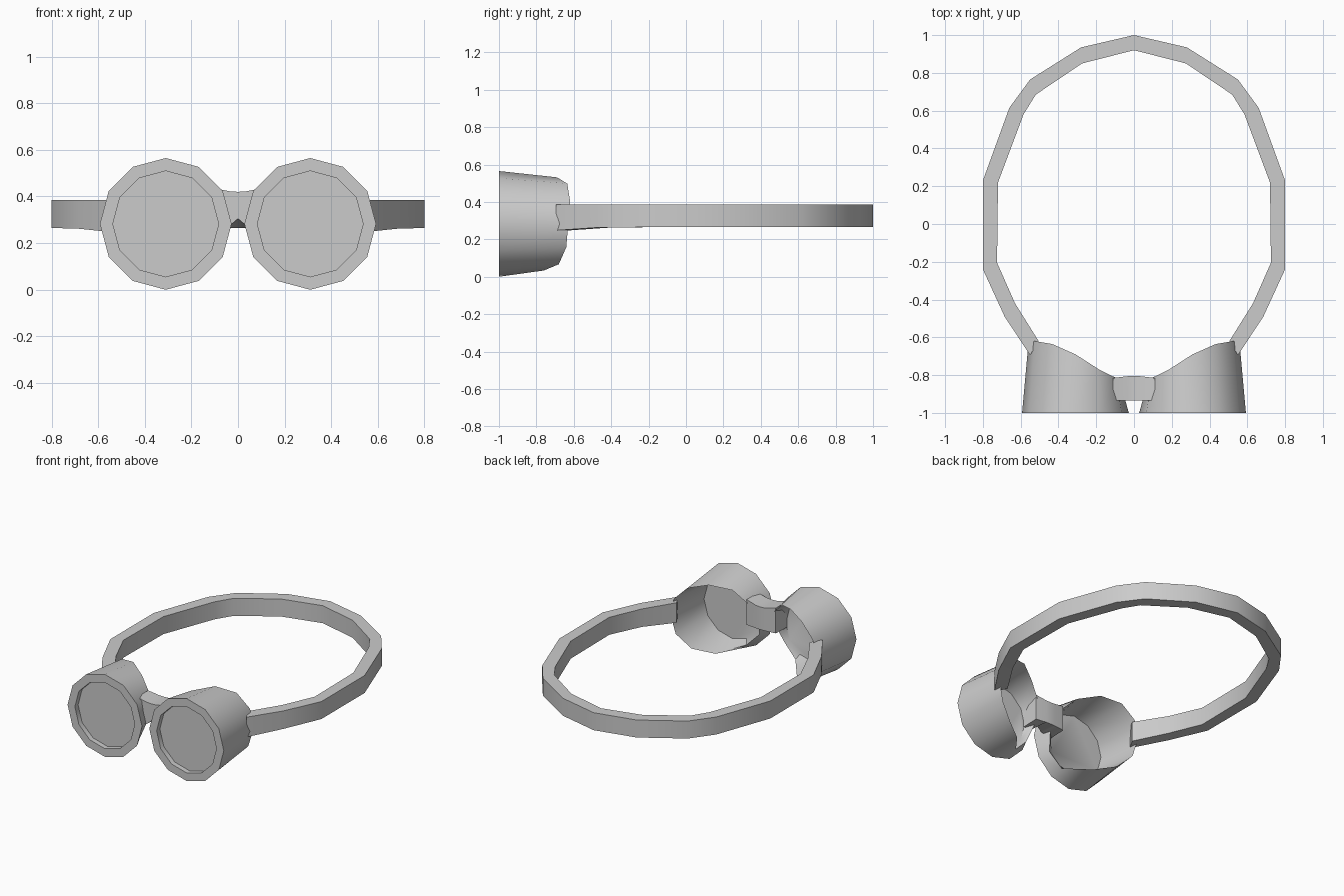
import bpy, bmesh
from math import sin, cos, radians

if "Cube" in bpy.data.objects:
    bpy.data.objects.remove(bpy.data.objects["Cube"])


def loft(name, rings, cap_start=True, cap_end=True):
    """Skin a chain of rings, mirror it across x = 0, shade by angle."""
    bm = bmesh.new()
    vs = [[bm.verts.new(p) for p in ring] for ring in rings]
    n = len(rings[0])
    for a, b in zip(vs, vs[1:]):
        for i in range(n):
            j = (i + 1) % n
            bm.faces.new((a[i], a[j], b[j], b[i]))
    if cap_start:
        bm.faces.new(vs[0][::-1])
    if cap_end:
        bm.faces.new(vs[-1])
    bmesh.ops.recalc_face_normals(bm, faces=bm.faces)
    mesh = bpy.data.meshes.new(name)
    bm.to_mesh(mesh)
    bm.free()
    ob = bpy.data.objects.new(name, mesh)
    bpy.context.collection.objects.link(ob)
    bpy.ops.object.select_all(action='DESELECT')
    ob.select_set(True)
    bpy.context.view_layer.objects.active = ob
    bpy.ops.object.shade_smooth_by_angle(angle=radians(35))
    mirror = ob.modifiers.new("mirror", 'MIRROR')
    mirror.use_clip = True
    return ob


# Eye cups: 12-sided, recessed lens in front, face-fitting back edge
CX, CZ = 0.31, 0.2825


def ring(r, ys):
    return [(CX + r * cos(radians(30 * i)), ys[i], CZ + r * sin(radians(30 * i)))
            for i in range(12)]


back_y = [-0.63, -0.62, -0.635, -0.69, -0.77, -0.815,
          -0.88, -0.93, -0.92, -0.76, -0.68, -0.64]
loft("eye_cups", [
    ring(0.227, [-0.965] * 12),
    ring(0.227, [-1.0] * 12),
    ring(0.2825, [-1.0] * 12),
    ring(0.249, back_y),
    ring(0.215, [-0.945] * 12),
])

# Nose bridge: x, front y, back y, front bottom z, back bottom z, top z
bridge = [(0.0, -0.935, -0.805, 0.305, 0.265, 0.42),
          (0.035, -0.935, -0.806, 0.275, 0.265, 0.422),
          (0.11, -0.935, -0.815, 0.26, 0.265, 0.438)]
loft("nose_bridge",
     [[(x, f, zf), (x, b, zb), (x, b, zt), (x, f, zt)]
      for x, f, b, zf, zb, zt in bridge], cap_start=False)

# Head strap: outer x, y, inner x, y, bottom z
strap = [(0, 1, 0, 0.92, 0.265), (0.28, 0.935, 0.275, 0.85, 0.265),
         (0.55, 0.765, 0.52, 0.685, 0.265), (0.66, 0.615, 0.585, 0.58, 0.265),
         (0.8, 0.23, 0.72, 0.22, 0.265), (0.8, -0.24, 0.725, -0.205, 0.265),
         (0.685, -0.49, 0.63, -0.42, 0.262), (0.55, -0.695, 0.505, -0.62, 0.248)]
loft("head_strap",
     [[(ox, oy, z), (ix, iy, z), (ix, iy, 0.385), (ox, oy, 0.385)]
      for ox, oy, ix, iy, z in strap], cap_start=False)
